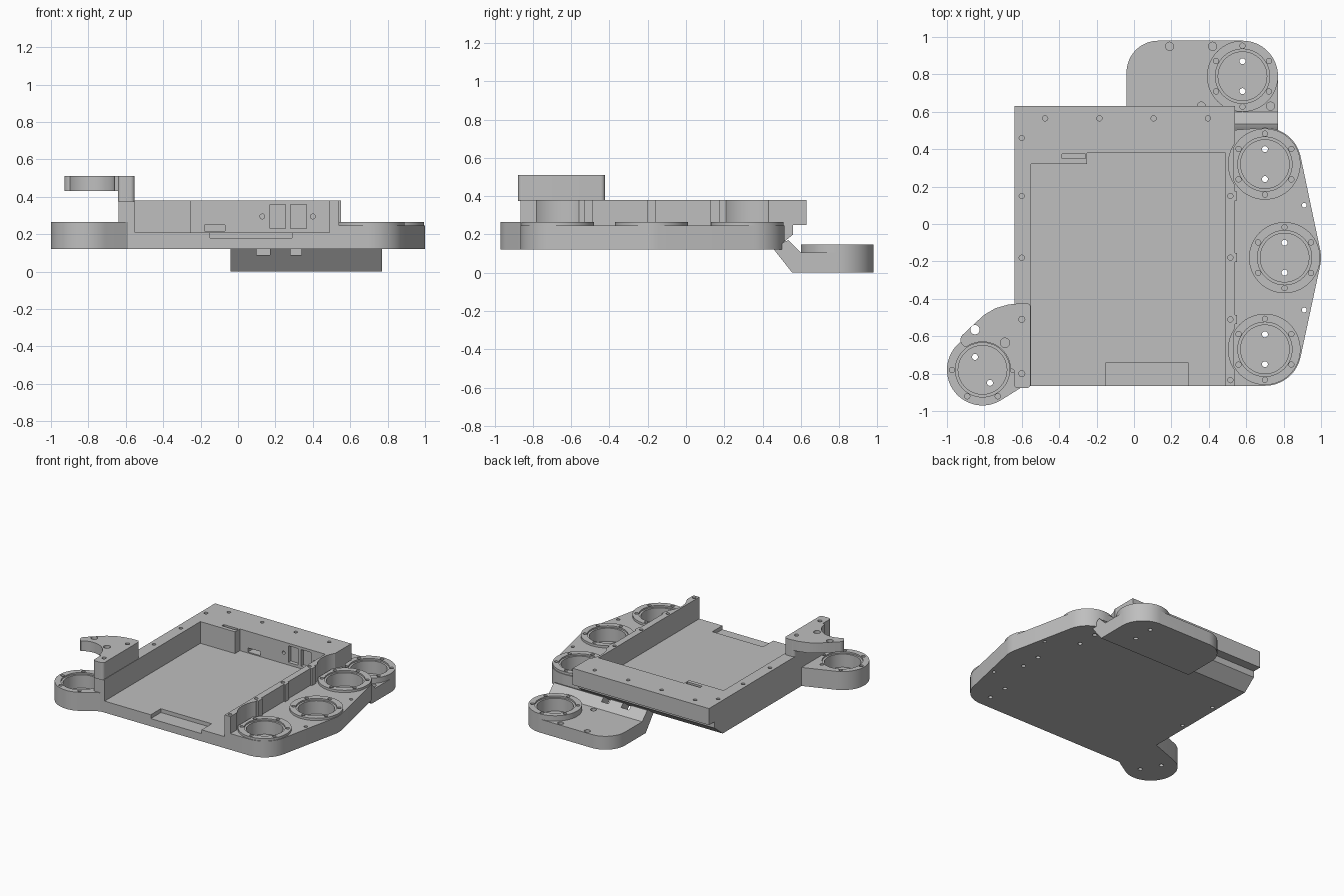
import bpy, bmesh, math
from mathutils import Vector
from mathutils.geometry import convex_hull_2d

if "Cube" in bpy.data.objects:
    bpy.data.objects.remove(bpy.data.objects["Cube"], do_unlink=True)

grey = bpy.data.materials.new("light grey plastic")
grey.use_nodes = True
COLOR = (0.52, 0.52, 0.52, 1)
grey.diffuse_color = COLOR
grey.node_tree.nodes["Principled BSDF"].inputs["Base Color"].default_value = COLOR


# Solids added to a bmesh
def prism(bm, pts, shift):
    verts = [bm.verts.new(p) for p in pts]
    face = bm.faces.new(verts)
    geom = bmesh.ops.extrude_face_region(bm, geom=[face])["geom"]
    moved = [g for g in geom if isinstance(g, bmesh.types.BMVert)]
    bmesh.ops.translate(bm, vec=Vector(shift), verts=moved)


def flat(bm, outline, z0, z1):
    prism(bm, [(x, y, z0) for x, y in outline], (0, 0, z1 - z0))


def side(bm, outline, x0, x1):
    prism(bm, [(x0, y, z) for y, z in outline], (x1 - x0, 0, 0))


def box(bm, x0, x1, y0, y1, z0, z1):
    flat(bm, [(x0, y0), (x1, y0), (x1, y1), (x0, y1)], z0, z1)


def circle(x, y, r, n=64):
    return [(x + r * math.cos(math.tau * i / n), y + r * math.sin(math.tau * i / n))
            for i in range(n)]


def hull(points):
    return [points[i] for i in convex_hull_2d(points)]


def rod(bm, x, y, r, z0, z1, n=24):
    flat(bm, circle(x, y, r, n), z0, z1)


def mesh_object(name, bm):
    bmesh.ops.recalc_face_normals(bm, faces=bm.faces)
    mesh = bpy.data.meshes.new(name)
    bm.to_mesh(mesh)
    bm.free()
    obj = bpy.data.objects.new(name, mesh)
    bpy.context.scene.collection.objects.link(obj)
    mesh.materials.append(grey)
    return obj


def finish(name, body, cuts):
    """Carve all cutters out of a body and shade the result."""
    obj = mesh_object(name, body)
    cutter = mesh_object(name + "_cutter", cuts)
    cutter.hide_render = True
    mod = obj.modifiers.new("carve", "BOOLEAN")
    mod.operation = "DIFFERENCE"
    mod.solver = "EXACT"
    mod.use_self = True
    mod.object = cutter
    graph = bpy.context.evaluated_depsgraph_get()
    carved = bpy.data.meshes.new_from_object(obj.evaluated_get(graph))
    obj.modifiers.clear()
    obj.data = carved
    bpy.data.objects.remove(cutter, do_unlink=True)
    bpy.ops.object.select_all(action="DESELECT")
    obj.select_set(True)
    bpy.context.view_layer.objects.active = obj
    bpy.ops.object.shade_smooth_by_angle(angle=math.radians(30))
    return obj


def socket(cuts, x, y, top, floor, bottom, turn=math.pi / 2):
    """Stepped cup with a ring of screw holes and two through holes."""
    rod(cuts, x, y, 0.145, top - 0.012, top + 0.05, 64)
    rod(cuts, x, y, 0.13, floor, top, 64)
    for i in range(6):
        a = turn + math.tau * i / 6
        rod(cuts, x + 0.163 * math.cos(a), y + 0.163 * math.sin(a), 0.014, top - 0.05, top + 0.05)
    for s in (-1, 1):
        rod(cuts, x + s * 0.08 * math.cos(turn), y + s * 0.08 * math.sin(turn),
            0.016, bottom - 0.05, floor + 0.03)


# Tray: side profile with an overhanging back, hollowed and open at the front
tray, cuts = bmesh.new(), bmesh.new()
side(tray, [(-0.865, 0.12), (0.46, 0.12), (0.56, 0.2), (0.56, 0.25), (0.63, 0.25),
            (0.63, 0.38), (-0.865, 0.38)], -0.64, 0.54)
for y in (-0.51, -0.18, 0.15):
    box(tray, 0.53, 0.552, y - 0.024, y + 0.024, 0.2, 0.38)
flat(cuts, [(-0.55, -0.95), (0.49, -0.95), (0.49, 0.38), (-0.25, 0.38),
            (-0.25, 0.32), (-0.55, 0.32)], 0.21, 0.5)
box(cuts, -0.15, 0.29, -0.95, -0.74, 0.18, 0.3)
for y in (-0.67, 0.32):
    rod(cuts, 0.7, y, 0.195, 0.246, 0.5, 64)
# Slot, port, switch windows and round holes in the back wall
box(cuts, -0.385, -0.26, 0.35, 0.375, 0.34, 0.5)
box(cuts, -0.18, -0.07, 0.3, 0.44, 0.218, 0.25)
for x in (0.17, 0.28):
    box(cuts, x, x + 0.085, 0.3, 0.41, 0.23, 0.36)
for x in (0.13, 0.4):
    prism(cuts, [(px, 0.3, pz) for px, pz in circle(x, 0.295, 0.013, 24)], (0, 0.13, 0))
# Screw holes from above and below
screws = [(-0.6, y) for y in (0.46, 0.15, -0.18)]
screws += [(x, 0.565) for x in (-0.475, -0.185, 0.105, 0.395)]
screws += [(0.515, y) for y in (0.15, -0.18, -0.51, -0.835)]
for x, y in screws:
    rod(cuts, x, y, 0.014, 0.34, 0.5)
    if y < 0.4:
        rod(cuts, x, y, 0.014, 0.05, 0.15)
finish("tray", tray, cuts)

# Side deck with three raised sockets
deck, cuts = bmesh.new(), bmesh.new()
sockets = [(0.7, -0.67), (0.805, -0.18), (0.7, 0.32)]
outline = [(0.5, -0.865), (0.5, 0.5)]
for x, y in sockets:
    outline += circle(x, y, 0.195)
flat(deck, hull(outline), 0.12, 0.247)
for x, y in sockets:
    rod(deck, x, y, 0.19, 0.2, 0.265, 64)
    socket(cuts, x, y, 0.265, 0.15, 0.12)
for y in (0.1, -0.46):
    rod(cuts, 0.91, y, 0.013, 0.05, 0.4)
# Keep the tray interior clear of the deck
box(cuts, 0.4, 0.53, -1, 0.6, 0.205, 0.4)
finish("side_deck", deck, cuts)

# Single socket pod at the front corner
pod, cuts = bmesh.new(), bmesh.new()
px, py = -0.81, -0.78
flat(pod, hull(circle(px, py, 0.19) + [(-0.6, -0.5), (-0.58, -0.86)]), 0.12, 0.265)
socket(cuts, px, py, 0.265, 0.15, 0.12, math.radians(120))
finish("corner_pod", pod, cuts)

# Raised bracket: post on the tray wall and a crescent arm over the pod
arm, cuts = bmesh.new(), bmesh.new()
shape = circle(-0.89, -0.62, 0.038) + [(-0.85, -0.53), (-0.8, -0.485), (-0.74, -0.45),
                                       (-0.67, -0.43), (-0.6, -0.425), (-0.6, -0.8)]
flat(arm, hull(shape), 0.43, 0.51)
post = []
for x in (-0.62, -0.575):
    for y in (-0.855, -0.445):
        post += circle(x, y, 0.022, 24)
flat(arm, hull(post), 0.375, 0.51)
rod(cuts, px, py, 0.15, 0.4, 0.6, 64)
for x, y, r in ((-0.85, -0.565, 0.025), (-0.69, -0.635, 0.025)):
    rod(cuts, x, y, r, 0.4, 0.6)
for y in (-0.51, -0.8):
    rod(cuts, -0.6, y, 0.016, 0.46, 0.6)
finish("bracket", arm, cuts)

# Low rear plate joined to the tray by a sloped web
rear, cuts = bmesh.new(), bmesh.new()
flat(rear, hull(circle(0.13, 0.81, 0.17) + circle(0.58, 0.79, 0.19)
                + [(-0.04, 0.6), (0.77, 0.6)]), 0, 0.105)
side(rear, [(0.46, 0.12), (0.555, 0), (0.62, 0), (0.62, 0.105), (0.6, 0.105),
            (0.535, 0.17), (0.515, 0.163)], -0.04, 0.77)
rod(rear, 0.58, 0.79, 0.19, 0.05, 0.147, 64)
socket(cuts, 0.58, 0.79, 0.147, 0.035, 0)
for x, y in ((0.19, 0.95), (0.42, 0.95), (0.36, 0.63), (0.73, 0.63)):
    rod(cuts, x, y, 0.022, 0.06, 0.2)
for x0, x1 in ((0.1, 0.17), (0.28, 0.34)):
    box(cuts, x0, x1, 0.4, 0.56, 0.09, 0.25)
finish("rear_plate", rear, cuts)
